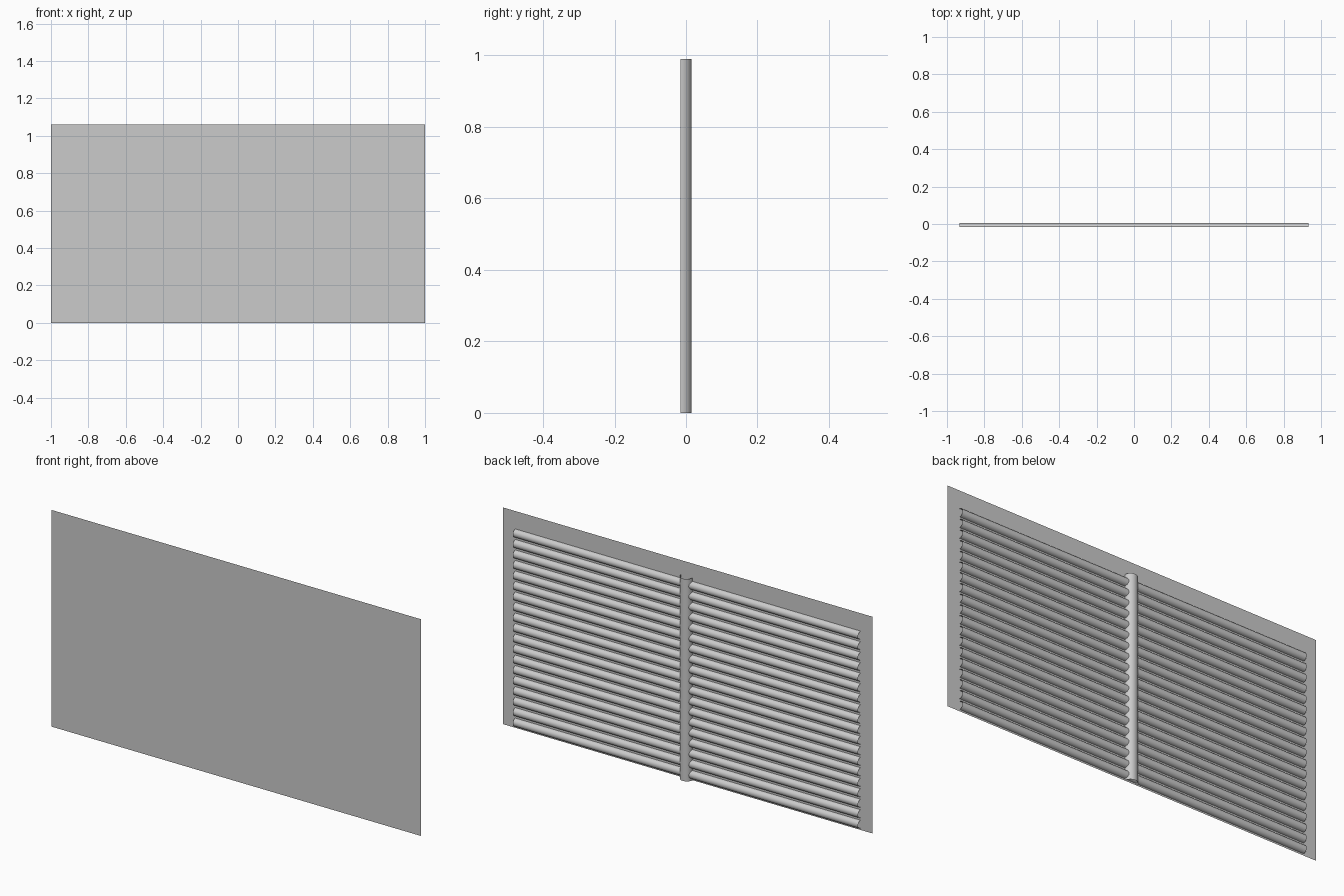
import bpy, bmesh
from math import pi, sin, cos
from mathutils import Vector

if "Cube" in bpy.data.objects:
    bpy.data.objects.remove(bpy.data.objects["Cube"])

SHEET_Y = -0.0152


def make_object(name, bm):
    mesh = bpy.data.meshes.new(name)
    bm.to_mesh(mesh)
    bm.free()
    obj = bpy.data.objects.new(name, mesh)
    bpy.context.collection.objects.link(obj)
    return obj


def add_half_pipe(bm, start, end, side, radius, steps=16):
    """Open half pipe bulging towards +y; side is the cross direction."""
    rows = []
    for i in range(steps + 1):
        a = pi * i / steps
        off = side * (-cos(a) * radius) + Vector((0, sin(a) * radius, 0))
        rows.append([bm.verts.new(p + off) for p in (start, end)])
    for (a, b), (c, d) in zip(rows, rows[1:]):
        f = bm.faces.new((a, b, d, c))
        f.smooth = True
        f.normal_update()
        if f.normal.dot(f.calc_center_median() - (start + end) / 2) < 0:
            f.normal_flip()


# Thin flat front sheet
bm = bmesh.new()
corners = [(-1, 0), (1, 0), (1, 1.06), (-1, 1.06)]
bm.faces.new([bm.verts.new((x, SHEET_Y, z)) for x, z in corners])
make_object("front_sheet", bm)

# Row of horizontal half-round slats on the back
bm = bmesh.new()
for i in range(19):
    z = 0.028 + i * 0.0514
    add_half_pipe(bm, Vector((-0.934, SHEET_Y, z)), Vector((0.934, SHEET_Y, z)),
                  Vector((0, 0, 1)), 0.0195)
make_object("back_slats", bm)

# Vertical half-round post, its left edge just showing through the sheet
bm = bmesh.new()
side = Vector((1, 0.015, 0)).normalized()
add_half_pipe(bm, Vector((0.006, SHEET_Y, 0)), Vector((0.006, SHEET_Y, 0.99)),
              side, 0.031, 20)
make_object("centre_post", bm)
